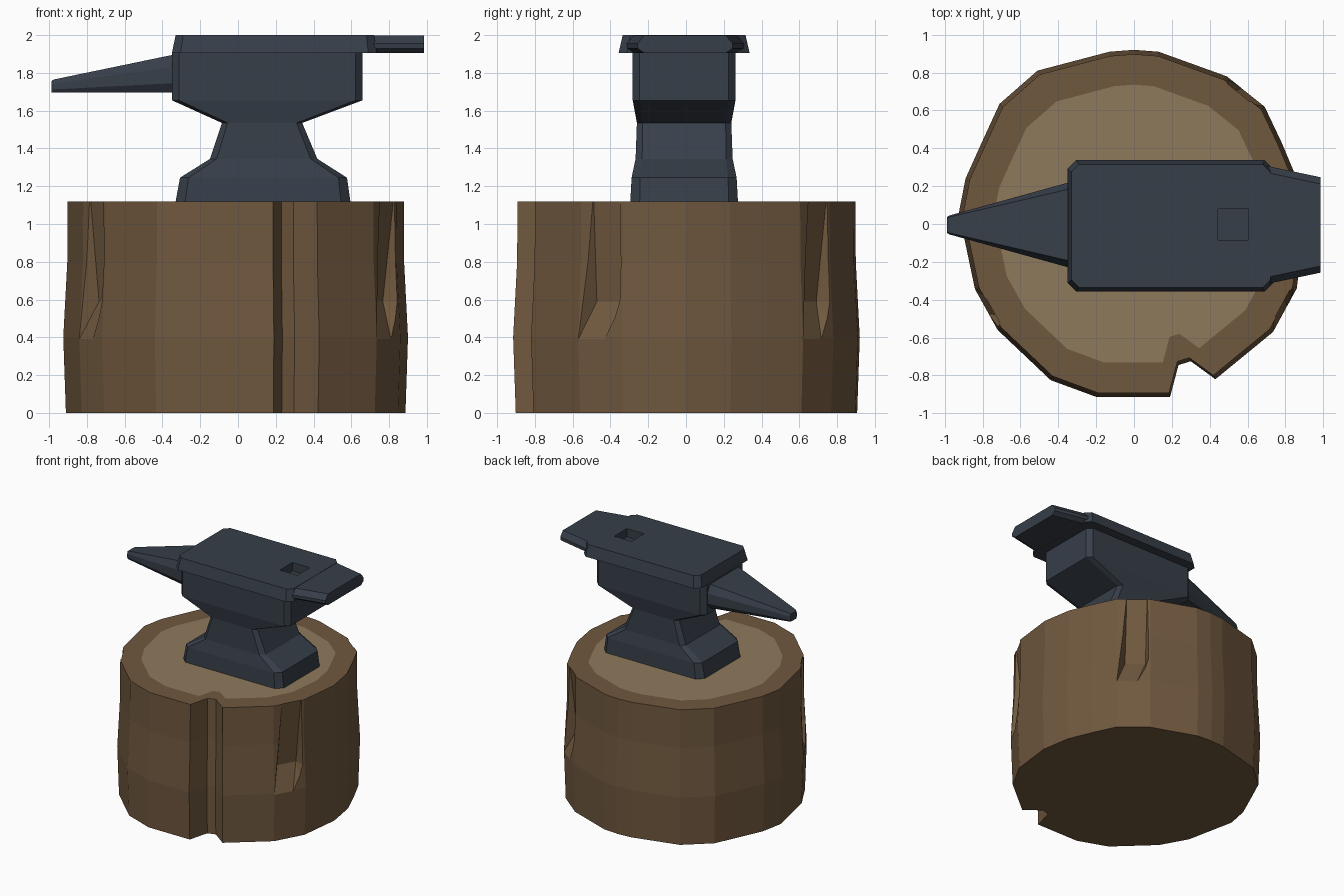
import bpy, bmesh
from mathutils import Vector

if "Cube" in bpy.data.objects:
    bpy.data.objects.remove(bpy.data.objects["Cube"])


def material(name, rgb):
    m = bpy.data.materials.new(name)
    m.diffuse_color = (*rgb, 1)
    m.use_nodes = True
    m.node_tree.nodes["Principled BSDF"].inputs["Base Color"].default_value = m.diffuse_color
    return m


IRON = material("dark_iron", (0.038, 0.049, 0.066))
BARK = material("brown_bark", (0.162, 0.098, 0.049))
WOOD = material("cut_wood", (0.275, 0.193, 0.108))


def to_object(name, bm, mats):
    bmesh.ops.recalc_face_normals(bm, faces=bm.faces)
    me = bpy.data.meshes.new(name)
    bm.to_mesh(me)
    bm.free()
    for m in mats:
        me.materials.append(m)
    ob = bpy.data.objects.new(name, me)
    bpy.context.collection.objects.link(ob)
    return ob


def loft(name, rings, mats):
    """Skin a list of equal-length point rings and cap both ends."""
    bm = bmesh.new()
    vs = [[bm.verts.new(p) for p in r] for r in rings]
    n = len(rings[0])
    for a, b in zip(vs, vs[1:]):
        for i in range(n):
            bm.faces.new((a[i], a[(i + 1) % n], b[(i + 1) % n], b[i]))
    bm.faces.new(vs[0][::-1])
    bm.faces.new(vs[-1])
    return to_object(name, bm, mats)


def cut(target, cutter):
    cutter.hide_render = True
    cutter.hide_viewport = True
    cutter.display_type = 'WIRE'
    m = target.modifiers.new("cut", 'BOOLEAN')
    m.operation, m.object, m.solver = 'DIFFERENCE', cutter, 'EXACT'


def cham_rect(x0, x1, hy, z, c, cy=-0.01):
    """Rectangle with chamfered corners."""
    return [(x0 + c, cy - hy, z), (x1 - c, cy - hy, z), (x1, cy - hy + c, z),
            (x1, cy + hy - c, z), (x1 - c, cy + hy, z), (x0 + c, cy + hy, z),
            (x0, cy + hy - c, z), (x0, cy - hy + c, z)]


# Stump: irregular outline with a split at the front
outline = [(0, .92), (-.13, .91), (-.51, .81), (-.71, .635), (-.80, .44), (-.89, .24),
           (-.925, .06), (-.84, -.345), (-.72, -.56), (-.44, -.825), (-.195, -.915),
           (.19, -.915), (.235, -.745), (.30, -.725), (.43, -.82), (.735, -.57),
           (.86, -.34), (.90, 0), (.86, .24), (.78, .43), (.69, .62), (.49, .78), (.13, .91)]
levels = [(0, .985), (.4, 1), (.8, .977), (1.12, .975), (1.12, .8)]
stump = loft("stump", [[(x * s, y * s, z) for x, y in outline] for z, s in levels],
             [BARK, WOOD])
for p in stump.data.polygons:
    # the heartwood is the inner cap of the cut top
    if len(p.vertices) > 4 and p.center.z > 1:
        p.material_index = 1

# Axe gouges in three sides of the stump
for k, (a, b) in enumerate([((.735, -.57), (.86, -.34)), ((-.84, -.345), (-.72, -.56)),
                            ((.69, .62), (.49, .78))]):
    a, b = Vector((*a, 0)), Vector((*b, 0))
    out = (b - a).cross(Vector((0, 0, 1))).normalized()
    if out.dot(a) < 0:
        out = -out
    bm = bmesh.new()
    for z, t0, t1, depth in [(.39, 0, .6, 0), (.59, .25, .85, .085), (1.15, .3, .9, .025)]:
        for t, d in ((t0, -depth), (t1, -depth), (t0 - .2, .1), (t1 + .2, .1)):
            bm.verts.new(a.lerp(b, t) + out * d + Vector((0, 0, z)))
    bmesh.ops.convex_hull(bm, input=bm.verts)
    cut(stump, to_object(f"gouge_cutter_{k + 1}", bm, [BARK]))

# Anvil body: flared foot, waist and block
loft("anvil_body", [cham_rect(*r) for r in [
    (-.33, .595, .285, 1.12, .05), (-.307, .577, .278, 1.245, .045),
    (-.148, .42, .257, 1.345, .035), (-.085, .34, .25, 1.535, .03),
    (-.35, .66, .272, 1.655, .037), (-.35, .66, .272, 1.91, .037)]], [IRON])

# Face plate with the square tool hole
plate = loft("face_plate", [cham_rect(-.35, .735, .347, 1.905, .045),
                            cham_rect(-.33, .72, .325, 2.0, .04)], [IRON])
hole = loft("hole_cutter", [[(x, y, z) for x, y in
                             ((.445, -.085), (.605, -.085), (.605, .08), (.445, .08))]
                            for z in (1.93, 2.1)], [IRON])
cut(plate, hole)


# Horn: tapering eight-sided bar
def horn_ring(x, w, top):
    h = top - 1.695
    half = [(.83 * w, 1.695), (w, 1.695 + .25 * h), (w, 1.695 + .68 * h), (.84 * w, top)]
    pts = half + [(-y, z) for y, z in half[::-1]]
    return [(x, y - .005, z) for y, z in pts]


loft("horn", [horn_ring(-.3, .237, 1.905), horn_ring(-.975, .05, 1.765),
              horn_ring(-.988, .042, 1.757)], [IRON])


# Heel: flat tapering bar with chamfered long edges
def heel_ring(x, w, c=0.0):
    half = [(w - .035, 1.906 + c), (w, 1.93), (w, 1.955), (w - .035, 1.998 - c)]
    pts = half + [(-y, z) for y, z in half[::-1]]
    return [(x, y - .005, z) for y, z in pts]


loft("heel", [heel_ring(.64, .325), heel_ring(.985, .252)], [IRON])
